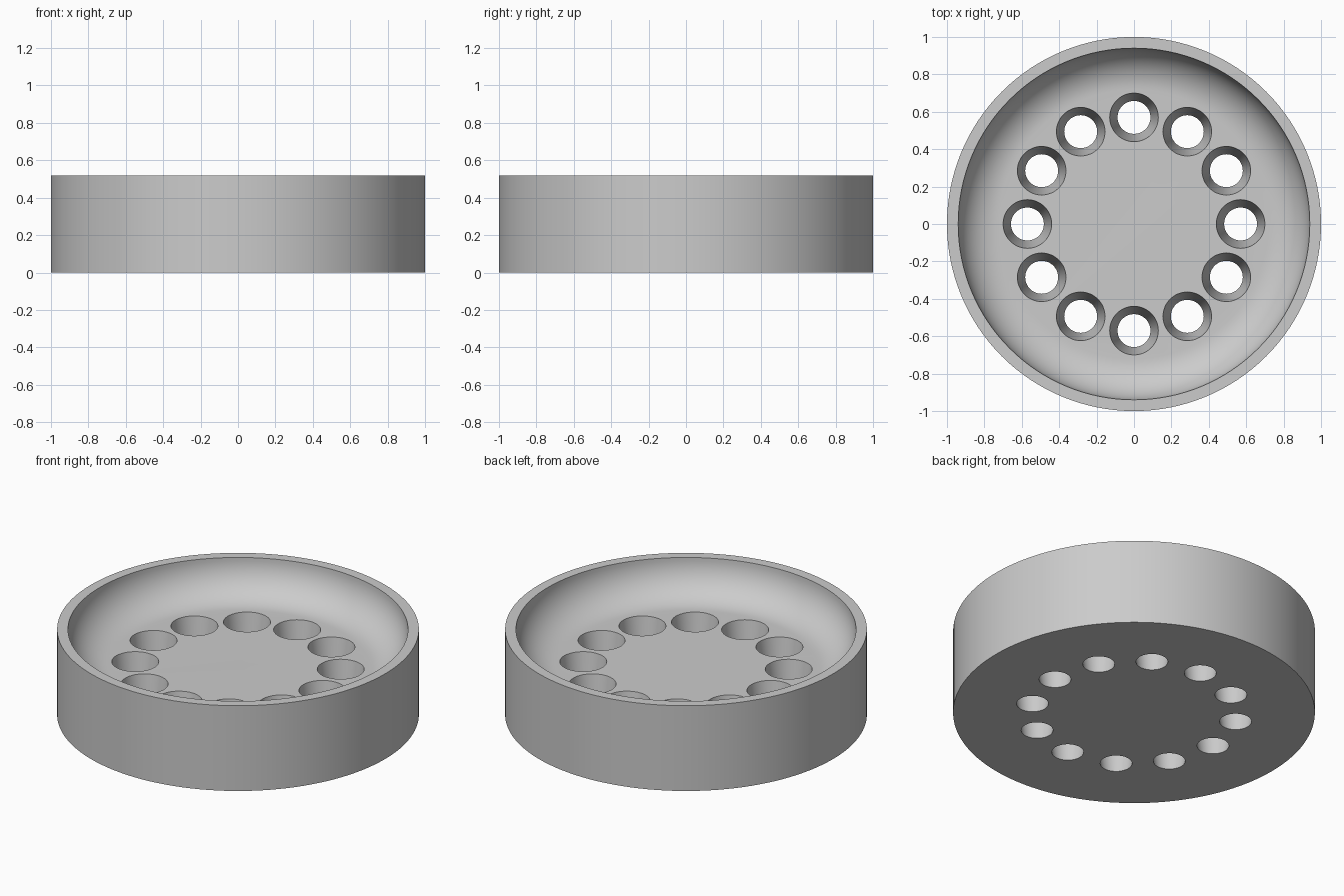
import bpy, bmesh, math

if "Cube" in bpy.data.objects:
    bpy.data.objects.remove(bpy.data.objects["Cube"])

HEIGHT, FLOOR, FILLET = 0.52, 0.30, 0.22
OUTER, INNER = 1.0, 0.94
HOLES, HOLE_RING = 12, 0.57
HOLE_TOP, HOLE_BOTTOM = 0.13, 0.088

grey = bpy.data.materials.new("light grey")
grey.diffuse_color = (0.6, 0.6, 0.6, 1)
grey.use_nodes = True
grey.node_tree.nodes["Principled BSDF"].inputs["Base Color"].default_value = grey.diffuse_color


def revolve(name, profile, segments, centre=(0, 0, 0)):
    """Closed solid of revolution; the profile ends become flat caps."""
    bm = bmesh.new()
    rings = []
    for r, z in profile:
        rings.append([bm.verts.new((r * math.cos(a), r * math.sin(a), z))
                      for a in (2 * math.pi * i / segments for i in range(segments))])
    for low, high in zip(rings, rings[1:]):
        for i in range(segments):
            j = (i + 1) % segments
            bm.faces.new((low[i], low[j], high[j], high[i]))
    bm.faces.new(rings[0][::-1])
    bm.faces.new(rings[-1])
    bmesh.ops.recalc_face_normals(bm, faces=bm.faces)
    mesh = bpy.data.meshes.new(name)
    bm.to_mesh(mesh)
    bm.free()
    mesh.materials.append(grey)
    obj = bpy.data.objects.new(name, mesh)
    obj.location = centre
    bpy.context.collection.objects.link(obj)
    return obj


# Dish: straight outer wall, flat rim, rounded inner wall down to a flat floor
profile = [(OUTER, 0), (OUTER, HEIGHT)]
for k in range(17):
    a = math.pi / 2 * k / 16
    profile.append((INNER - FILLET + FILLET * math.cos(a),
                    FLOOR + FILLET - FILLET * math.sin(a)))
dish = revolve("dish", profile, 128)

# Tapered drain holes, extended past both surfaces for a clean cut
slope = (HOLE_TOP - HOLE_BOTTOM) / FLOOR
cone = [(HOLE_BOTTOM - slope * 0.1, -0.1), (HOLE_TOP + slope * 0.1, FLOOR + 0.1)]
cutters = []
for i in range(HOLES):
    a = 2 * math.pi * i / HOLES
    cutters.append(revolve("hole_cutter", cone, 48,
                           (HOLE_RING * math.cos(a), HOLE_RING * math.sin(a), 0)))

for cutter in cutters:
    cut = dish.modifiers.new("hole", 'BOOLEAN')
    cut.operation, cut.solver, cut.object = 'DIFFERENCE', 'EXACT', cutter

# Apply the cuts and remove the cutters
bpy.context.view_layer.objects.active = dish
dish.select_set(True)
for modifier in list(dish.modifiers):
    bpy.ops.object.modifier_apply(modifier=modifier.name)
for cutter in cutters:
    bpy.data.objects.remove(cutter)

bpy.ops.object.shade_smooth_by_angle(angle=math.radians(30))
